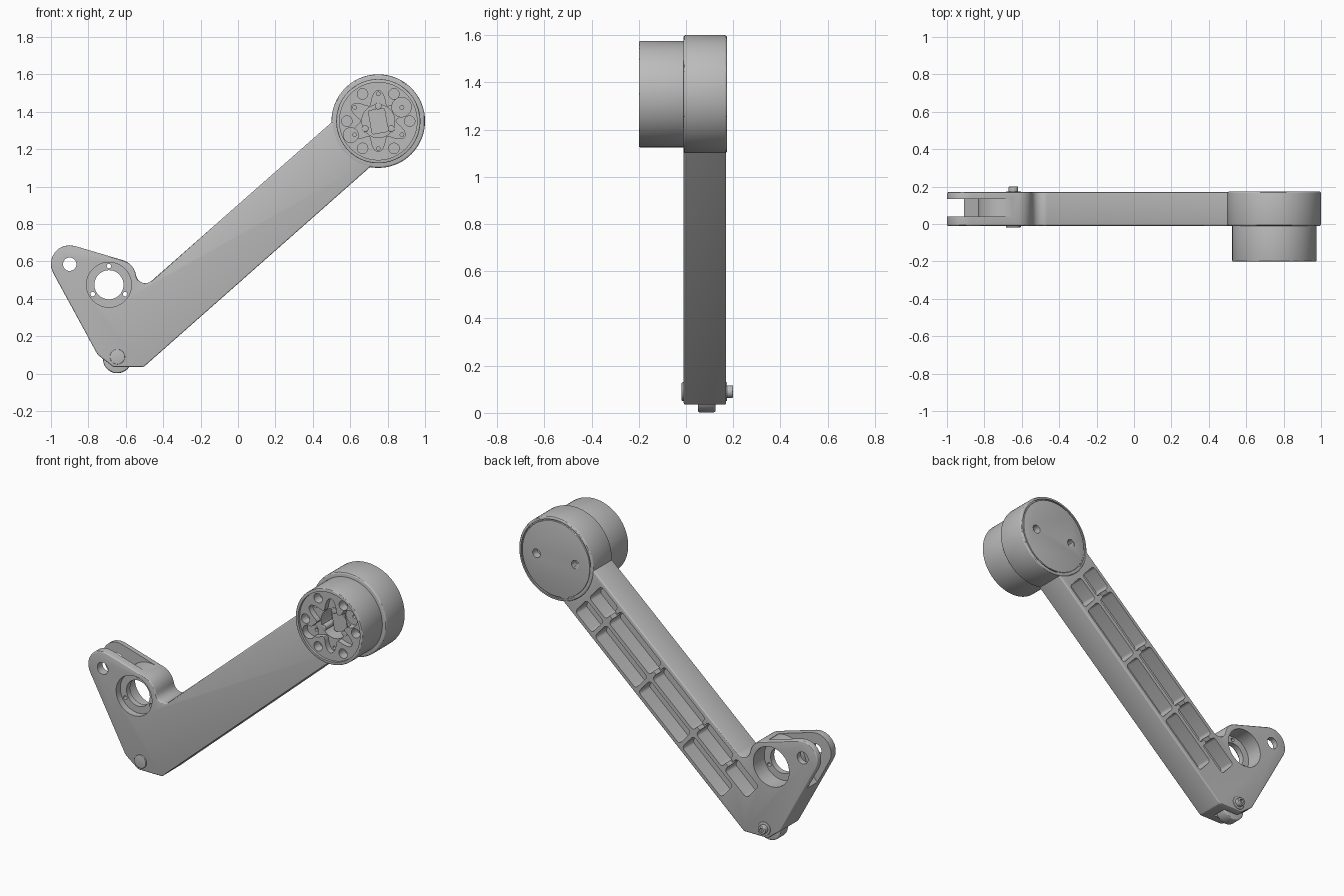
import bpy, bmesh
from math import sin, cos, tan, pi, radians, atan2
from mathutils import Vector

cube = bpy.data.objects.get("Cube")
if cube:
    bpy.data.objects.remove(cube, do_unlink=True)

grey = bpy.data.materials.new("plain grey")
grey.use_nodes = True
grey.diffuse_color = (0.5, 0.5, 0.5, 1)
grey.node_tree.nodes["Principled BSDF"].inputs["Base Color"].default_value = (0.5, 0.5, 0.5, 1)

HUB = Vector((0.75, 1.35))
BEARING = Vector((-0.69, 0.475))
EYE = Vector((-0.90, 0.585))
PIN = Vector((-0.645, 0.09))
FRONT, BACK = -0.01, 0.17


def along(s, t):
    """Point at distance s down the arm from the hub and t above its centre line."""
    return HUB + Vector((-0.75, -0.662)) * s + Vector((-0.662, 0.75)) * t


def polar(centre, r, degrees):
    a = radians(degrees)
    return Vector(centre) + Vector((cos(a), sin(a))) * r


def rounded(corners, steps=8):
    """Outline with each (point, radius) corner replaced by an arc."""
    out = []
    for i, (p, r) in enumerate(corners):
        p = Vector(p)
        a = (Vector(corners[i - 1][0]) - p).normalized()
        b = (Vector(corners[(i + 1) % len(corners)][0]) - p).normalized()
        if r == 0:
            out.append(p)
            continue
        half = a.angle(b) / 2
        c = p + (a + b).normalized() * (r / sin(half))
        start = p + a * (r / tan(half)) - c
        end = p + b * (r / tan(half)) - c
        a0 = atan2(start.y, start.x)
        turn = (atan2(end.y, end.x) - a0 + pi) % (2 * pi) - pi
        for k in range(steps + 1):
            ang = a0 + turn * k / steps
            out.append(c + Vector((cos(ang), sin(ang))) * r)
    return out


def apply(ob, mod):
    bpy.context.view_layer.objects.active = ob
    bpy.ops.object.modifier_apply(modifier=mod.name)


def prism(name, outline, y0, y1, bevel=0):
    """Extrude an x-z outline from y0 to y1."""
    bm = bmesh.new()
    face = bm.faces.new([bm.verts.new((p[0], y0, p[1])) for p in outline])
    side = bmesh.ops.extrude_face_region(bm, geom=[face])["geom"]
    moved = [g for g in side if isinstance(g, bmesh.types.BMVert)]
    bmesh.ops.translate(bm, verts=moved, vec=(0, y1 - y0, 0))
    bmesh.ops.recalc_face_normals(bm, faces=bm.faces)
    me = bpy.data.meshes.new(name)
    bm.to_mesh(me)
    bm.free()
    me.materials.append(grey)
    ob = bpy.data.objects.new(name, me)
    bpy.context.collection.objects.link(ob)
    if bevel:
        mod = ob.modifiers.new("bevel", "BEVEL")
        mod.width, mod.segments = bevel, 3
        mod.limit_method, mod.angle_limit = "ANGLE", radians(60)
        apply(ob, mod)
    return ob


def disc(name, centre, r, y0, y1, bevel=0, sides=48):
    return prism(name, [polar(centre, r, 360 * k / sides) for k in range(sides)], y0, y1, bevel)


def cut(ob, cutter):
    mod = ob.modifiers.new("cut", "BOOLEAN")
    mod.operation, mod.solver, mod.object = "DIFFERENCE", "EXACT", cutter
    apply(ob, mod)
    bpy.data.objects.remove(cutter, do_unlink=True)


def drill(ob, centre, r, y0, y1, sides=32):
    cut(ob, disc("cutter", centre, r, y0, y1, sides=sides))


# Arm with its angled bracket
arm = prism("arm", rounded([
    (along(0.1, 0.16), 0), ((-0.525, 0.441), 0.05), ((-0.56, 0.59), 0.1),
    ((-1.104, 0.751), 0.1), ((-0.75, 0.10), 0.06), ((-0.665, 0.035), 0.03),
    ((-0.505, 0.035), 0.02), (along(0.1, -0.155), 0)]), FRONT, BACK, 0.008)

# Ribbed back: two rows of pockets
ribs = [0.27, 0.445, 0.835, 1.225]
rows = [(-0.13, -0.012, ribs + [1.60]), (0.012, 0.135, ribs + [1.48, 1.70])]
for low, high, stops in rows:
    for s0, s1 in zip(stops, stops[1:]):
        a, b = s0 + 0.012, s1 - 0.012
        box = [(along(a, low), 0.02), (along(b, low), 0.02),
               (along(b, high), 0.02), (along(a, high), 0.02)]
        cut(arm, prism("cutter", rounded(box, 4), 0.07, 0.3))

# Cable notches through the upper cross ribs
for s in rows[1][2][1:-1]:
    notch = [along(s - 0.03, 0.05), along(s + 0.03, 0.05),
             along(s + 0.03, 0.1), along(s - 0.03, 0.1)]
    cut(arm, prism("cutter", notch, 0.12, 0.3))

# Clevis slot, stopping at the bearing wall
slot = prism("slot", [(-1.2, 0.35), (-0.91, 0.39), (-0.8, 0.5), (-0.72, 0.58),
                      (-0.65, 0.6), (-0.65, 0.9), (-1.2, 0.9)], 0.04, 0.135)
drill(slot, BEARING, 0.145, 0, 0.3, 48)
cut(arm, slot)

# Bearing seat, clevis eye, roller pocket
drill(arm, BEARING, 0.12, -0.1, 0.03, 48)
drill(arm, BEARING, 0.12, 0.065, 0.3, 48)
drill(arm, BEARING, 0.078, -0.1, 0.3, 48)
for k in range(3):
    drill(arm, polar(BEARING, 0.1, 90 + 120 * k), 0.012, -0.1, 0.3, 16)
drill(arm, EYE, 0.036, -0.1, 0.3)
drill(arm, PIN, 0.095, 0.042, 0.133, 48)

# Roller and its pin
disc("roller", (PIN.x, 0.079), 0.077, 0.05, 0.125, 0.008)
disc("roller_pin", PIN, 0.04, -0.018, 0.174, 0.003)
nut = disc("pin_end", PIN, 0.026, 0.17, 0.2, 0.004)
drill(nut, PIN, 0.014, 0.185, 0.3, 6)

# Hub with recessed back cap
hub = disc("hub", HUB, 0.25, FRONT - 0.001, 0.174, 0.01, 96)
drill(hub, HUB, 0.234, 0.164, 0.3, 96)
cap = disc("back_cap", HUB, 0.227, 0.15, 0.174, 0.003, 96)
for side in (-1, 1):
    spot = HUB + Vector((0.13 * side, 0))
    drill(hub, spot, 0.026, 0.13, 0.3)
    drill(cap, spot, 0.026, 0.1, 0.3)

# Motor drum on the front
drum = disc("motor_drum", HUB, 0.225, -0.2, 0.02, 0.005, 96)
drill(drum, HUB, 0.207, -0.3, -0.185, 96)
lobes = [polar(HUB, 0.128 + 0.036 * cos(radians(6 * (a - 90))), a) for a in range(0, 360, 4)]
cut(drum, prism("cutter", lobes, -0.3, -0.15))
for k in range(6):
    drill(drum, polar(HUB, 0.168, 60 * k), 0.028, -0.3, -0.13)
    drill(drum, polar(HUB, 0.146, 60 * k + 30), 0.01, -0.3, -0.12, 16)
drill(drum, polar(HUB, 0.145, 31), 0.052, -0.3, -0.14)
drill(drum, polar(HUB, 0.165, 207), 0.04, -0.3, -0.14)
drill(drum, HUB, 0.088, -0.3, -0.05, 48)

# Drive core inside the drum
prism("drive_core", rounded([(polar(HUB, 0.08, a), 0.012) for a in (65, 135, 245, 315)]), -0.1, -0.04)
for k in range(3):
    disc("core_screw", polar(HUB, 0.08, 90 + 120 * k), 0.018, -0.155, -0.05, 0.002, 16)

# Smooth round surfaces, keep edges crisp
bpy.ops.object.select_all(action="DESELECT")
for ob in bpy.context.scene.objects:
    if ob.type == "MESH":
        ob.select_set(True)
        bpy.context.view_layer.objects.active = ob
bpy.ops.object.shade_smooth_by_angle(angle=radians(30))
